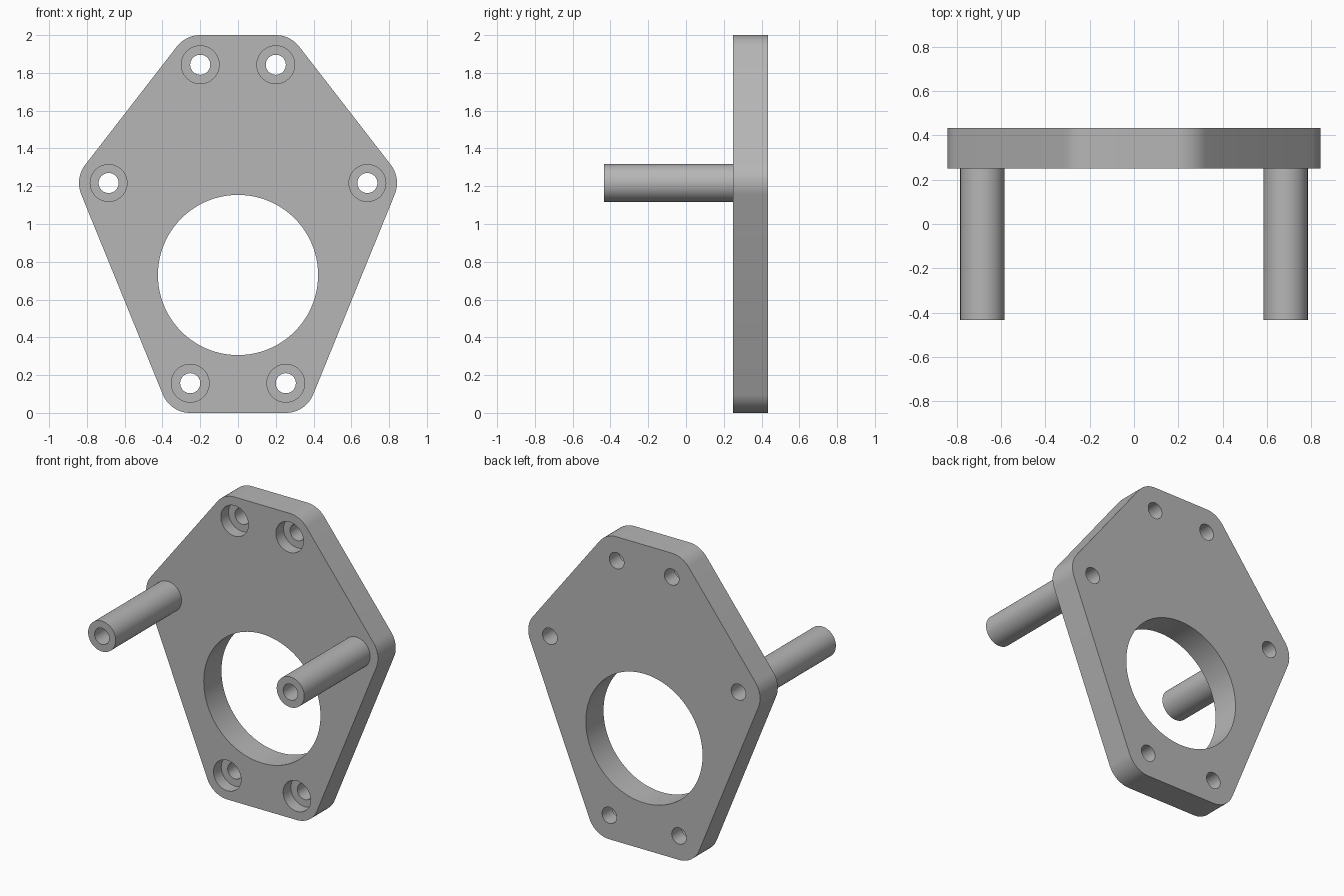
import bpy
import bmesh
from math import cos, sin, pi, radians
from mathutils import Matrix, Vector
from mathutils.geometry import convex_hull_2d

cube = bpy.data.objects.get("Cube")
if cube:
    bpy.data.objects.remove(cube, do_unlink=True)

# Main dimensions
FRONT, BACK, TIP = 0.25, 0.434, -0.434
CORNER_R, BORE_R, HOLE_R = 0.157, 0.1, 0.053
BORE_DEPTH = 0.08
TOP, SIDE, BOTTOM = (0.2, 1.843), (0.685, 1.217), (0.253, 0.157)
WINDOW, WINDOW_R = (0, 0.73), 0.424

grey = bpy.data.materials.new("grey metal")
grey.use_nodes = True
grey.diffuse_color = (0.47, 0.47, 0.47, 1)
grey.node_tree.nodes["Principled BSDF"].inputs["Base Color"].default_value = (0.47, 0.47, 0.47, 1)


def make_object(name, bm):
    bmesh.ops.recalc_face_normals(bm, faces=bm.faces)
    mesh = bpy.data.meshes.new(name)
    bm.to_mesh(mesh)
    bm.free()
    mesh.materials.append(grey)
    obj = bpy.data.objects.new(name, mesh)
    bpy.context.collection.objects.link(obj)
    return obj


def cylinder(name, centre, radius, y0, y1, segments=64):
    """Solid cylinder running along y."""
    bm = bmesh.new()
    place = Matrix.Translation((centre[0], (y0 + y1) / 2, centre[1])) @ Matrix.Rotation(pi / 2, 4, 'X')
    bmesh.ops.create_cone(bm, cap_ends=True, segments=segments, radius1=radius,
                          radius2=radius, depth=y1 - y0, matrix=place)
    return make_object(name, bm)


def activate(obj):
    bpy.ops.object.select_all(action='DESELECT')
    obj.select_set(True)
    bpy.context.view_layer.objects.active = obj


def cut(target, cutter):
    """Subtract the cutter, then throw it away."""
    mod = target.modifiers.new("cut", 'BOOLEAN')
    mod.operation, mod.solver, mod.object = 'DIFFERENCE', 'EXACT', cutter
    activate(target)
    bpy.ops.object.modifier_apply(modifier=mod.name)
    bpy.data.objects.remove(cutter, do_unlink=True)


def finish(obj):
    activate(obj)
    bpy.ops.object.shade_smooth_by_angle(angle=radians(30))


def mirrored(point):
    return [(side * point[0], point[1]) for side in (-1, 1)]


# Plate: six-sided outline with a round corner about each bolt hole
holes = mirrored(TOP) + mirrored(SIDE) + mirrored(BOTTOM)
rim = [Vector((x + CORNER_R * cos(a), z + CORNER_R * sin(a)))
       for x, z in holes for a in (2 * pi * i / 64 for i in range(64))]
bm = bmesh.new()
outline = [bm.verts.new((rim[i].x, FRONT, rim[i].y)) for i in convex_hull_2d(rim)]
face = bm.faces.new(outline)
extruded = bmesh.ops.extrude_face_region(bm, geom=[face])["geom"]
bmesh.ops.translate(bm, vec=(0, BACK - FRONT, 0),
                    verts=[v for v in extruded if isinstance(v, bmesh.types.BMVert)])
plate = make_object("plate", bm)

# Large round opening, counterbores and bolt holes
cut(plate, cylinder("opening_cutter", WINDOW, WINDOW_R, FRONT - 0.1, BACK + 0.1, 128))
for point in mirrored(TOP) + mirrored(BOTTOM):
    cut(plate, cylinder("counterbore_cutter", point, BORE_R, FRONT - 0.1, FRONT + BORE_DEPTH))
for point in holes:
    cut(plate, cylinder("hole_cutter", point, HOLE_R, FRONT - 0.1, BACK + 0.1))
finish(plate)

# Hollow standoff posts on the front
for name, point in zip(("right_post", "left_post"), mirrored(SIDE)):
    post = cylinder(name, point, BORE_R, TIP, FRONT)
    cut(post, cylinder("post_cutter", point, HOLE_R, TIP - 0.1, FRONT + 0.1))
    finish(post)
